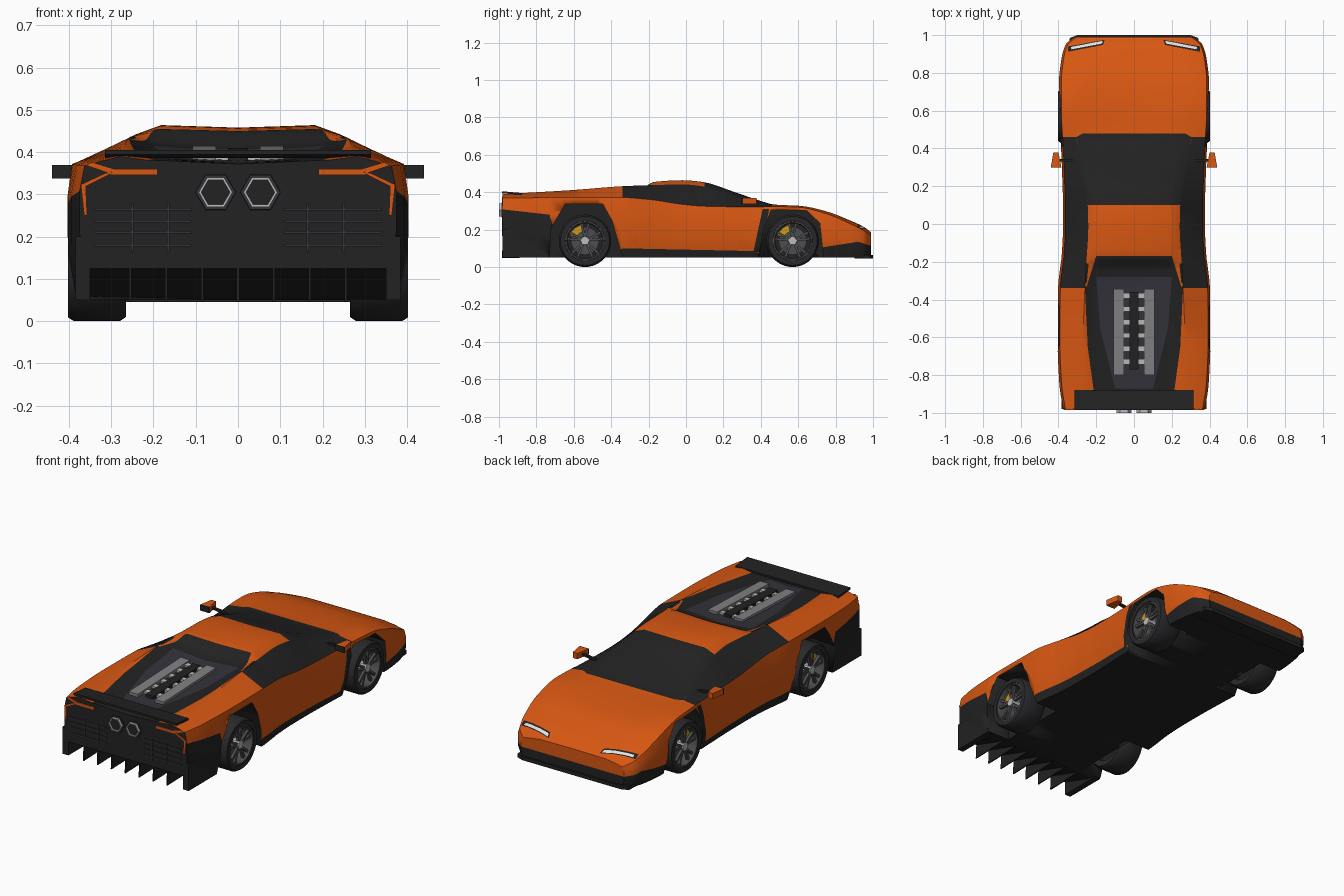
import bpy, bmesh, math
from mathutils import Vector

if "Cube" in bpy.data.objects:
    bpy.data.objects.remove(bpy.data.objects["Cube"])

def material(name, rgb):
    m = bpy.data.materials.new(name)
    m.diffuse_color = (*rgb, 1)
    m.use_nodes = True
    m.node_tree.nodes["Principled BSDF"].inputs["Base Color"].default_value = m.diffuse_color
    return m

ORANGE = material("orange_paint", (.68, .095, .006))
DARK = material("dark_trim", (.016, .016, .016))
SLATE = material("slate_grille", (.032, .032, .042))
LIGHT = material("light_metal", (.5, .5, .5))
GREY = material("engine_grey", (.22, .22, .22))
RIM = material("rim_grey", (.075, .075, .08))
TYRE = material("tyre_rubber", (.022, .022, .025))
GOLD = material("gold_caliper", (.6, .33, .01))
LAMP = material("lamp_white", (.75, .75, .75))

def finish(name, bm, mats, angle=30):
    bmesh.ops.recalc_face_normals(bm, faces=bm.faces)
    me = bpy.data.meshes.new(name)
    bm.to_mesh(me)
    bm.free()
    for m in mats:
        me.materials.append(m)
    me.shade_smooth()
    me.set_sharp_from_angle(angle=math.radians(angle))
    ob = bpy.data.objects.new(name, me)
    bpy.context.collection.objects.link(ob)
    return ob

def prism(name, axis, poly, a, b, *mats):
    """Extrude a polygon along an axis; poly is in the other two axes."""
    bm = bmesh.new()
    def at(p, t):
        c = list(p)
        c.insert(axis, t)
        return bm.verts.new(c)
    lo, hi = [at(p, a) for p in poly], [at(p, b) for p in poly]
    bm.faces.new(lo)
    bm.faces.new(hi)
    for i in range(len(poly)):
        j = (i + 1) % len(poly)
        bm.faces.new((lo[i], lo[j], hi[j], hi[i]))
    return finish(name, bm, mats, 20)

def rect(u0, u1, v0, v1):
    return [(u0, v0), (u1, v0), (u1, v1), (u0, v1)]

def lathe(name, axis, centre, profile, n, mat):
    """Revolve a closed (radius, position) profile around an axis."""
    bm = bmesh.new()
    rings = []
    for k in range(n):
        t = 2 * math.pi * k / n
        ring = []
        for r, h in profile:
            c = [centre[0] + r * math.cos(t), centre[1] + r * math.sin(t)]
            c.insert(axis, h)
            ring.append(bm.verts.new(c))
        rings.append(ring)
    for k in range(n):
        p, q = rings[k], rings[(k + 1) % n]
        for i in range(len(profile)):
            j = (i + 1) % len(profile)
            bm.faces.new((p[i], p[j], q[j], q[i]))
    bmesh.ops.remove_doubles(bm, verts=bm.verts, dist=1e-5)
    return finish(name, bm, [mat], 35)

# ---- body: lofted cross-sections
# y, half width, shoulder z, rail x, rail z, inner top z, centre top z
ROWS = [(-.98, .375, .368, .28, .390, .382, .372), (-.85, .395, .37, .275, .397, .388, .376),
        (-.60, .405, .372, .27, .412, .398, .385), (-.34, .402, .372, .26, .432, .41, .395),
        (-.24, .392, .365, .255, .436, .42, .405), (-.17, .383, .358, .25, .438, .455, .45),
        (-.02, .376, .335, .242, .442, .464, .458), (.10, .376, .325, .245, .43, .453, .451),
        (.25, .38, .322, .26, .385, .402, .404), (.40, .386, .322, .295, .341, .352, .353),
        (.46, .39, .323, .305, .333, .336, .336), (.60, .397, .32, .31, .328, .322, .318),
        (.75, .397, .285, .31, .298, .297, .295), (.87, .385, .235, .30, .248, .252, .252),
        (.95, .362, .195, .29, .207, .214, .215), (.99, .315, .165, .26, .175, .183, .185)]

def tangent(i, c):
    if i in (0, len(ROWS) - 1):
        i = min(max(i, 1), len(ROWS) - 1)
        return (ROWS[i][c] - ROWS[i-1][c]) / (ROWS[i][0] - ROWS[i-1][0])
    a = (ROWS[i][c] - ROWS[i-1][c]) / (ROWS[i][0] - ROWS[i-1][0])
    b = (ROWS[i+1][c] - ROWS[i][c]) / (ROWS[i+1][0] - ROWS[i][0])
    return 0 if a * b <= 0 else 2 * a * b / (a + b)

def section(i, t):
    h = ROWS[i+1][0] - ROWS[i][0]
    v = [(2*t**3 - 3*t*t + 1) * ROWS[i][c] + (t**3 - 2*t*t + t) * h * tangent(i, c)
         + (3*t*t - 2*t**3) * ROWS[i+1][c] + (t**3 - t*t) * h * tangent(i + 1, c) for c in range(1, 7)]
    y = ROWS[i][0] + t * h
    w, zs, xr, zr, zi, zc = v
    zb = .05 + max(0, -.75 - y) / .23 * .075
    half = [(w - .02, zb), (w, zb + .35 * (zs - zb)), (w, zb + .75 * (zs - zb)), (w - .012, zs),
            (xr, zr), (xr - .06, zi)]
    pts = [(0, zb)] + half + [(0, zc)] + [(-x, z) for x, z in reversed(half)]
    return [(x, y, z) for x, z in pts]

bm = bmesh.new()
steps = [(i, k / 4) for i in range(len(ROWS) - 1) for k in range(4)] + [(len(ROWS) - 2, 1)]
rings = [[bm.verts.new(p) for p in section(*s)] for s in steps]
for p, q in zip(rings, rings[1:]):
    for i in range(14):
        j = (i + 1) % 14
        f = bm.faces.new((p[i], p[j], q[j], q[i]))
        # side windows sit between shoulder and roof rail
        f.material_index = int(i in (4, 9) and -.34 < f.calc_center_median().y < .46 or i in (0, 13))
bm.faces.new(rings[0]).material_index = 1
bm.faces.new(rings[-1])
bmesh.ops.recalc_face_normals(bm, faces=bm.faces)

def paint(axis, poly, mat, cond):
    """Cut a convex outline into the body along an axis and colour the inside."""
    u, v = [k for k in range(3) if k != axis]
    lo = [min(p[k] for p in poly) for k in (0, 1)]
    hi = [max(p[k] for p in poly) for k in (0, 1)]
    mid = [sum(p[k] for p in poly) / len(poly) for k in (0, 1)]
    planes = []
    for a, b in zip(poly, poly[1:] + poly[:1]):
        n = (b[1] - a[1], a[0] - b[0])
        if n[0] * (mid[0] - a[0]) + n[1] * (mid[1] - a[1]) < 0:
            n = (-n[0], -n[1])
        co, no = Vector(), Vector()
        co[u], co[v], no[u], no[v] = a[0], a[1], n[0], n[1]
        planes.append((co, no))
    def near(f):
        return cond(f.normal, f.calc_center_median()) and all(
            min(w.co[k] for w in f.verts) <= hi[d] and max(w.co[k] for w in f.verts) >= lo[d]
            for d, k in ((0, u), (1, v)))
    for co, no in planes:
        bm.normal_update()
        faces = [f for f in bm.faces if near(f)]
        geom = faces + list({e for f in faces for e in f.edges}) + list({w for f in faces for w in f.verts})
        bmesh.ops.bisect_plane(bm, geom=geom, dist=1e-5, plane_co=co, plane_no=no)
    bm.normal_update()
    for f in bm.faces:
        c = f.calc_center_median()
        if cond(f.normal, c) and all((c - co).dot(no) > 0 for co, no in planes):
            f.material_index = mat

def up(n, c):
    return n.z > .25

def side(n, c):
    return abs(n.x) > .5

# windscreen, rear window, engine deck and engine glass
paint(2, [(.25, .10), (.305, .46), (.27, .48), (-.27, .48), (-.305, .46), (-.25, .10)], 1, up)
paint(2, [(.2, -.17), (.25, -.33), (-.25, -.33), (-.2, -.17)], 1, up)
paint(2, [(.26, -.33), (.245, -.65), (.2, -.98), (-.2, -.98), (-.245, -.65), (-.26, -.33)], 1, up)
paint(2, [(.2, -.28), (.18, -.55), (.1, -.87), (-.1, -.87), (-.18, -.55), (-.2, -.28)], 2, up)
# shoulder intakes and headlights
for s in (1, -1):
    paint(2, [(s*.24, -.21), (s*.37, -.2), (s*.37, -.34), (s*.25, -.31)], 1, up)
    paint(2, [(s*.155, .975), (s*.165, .948), (s*.35, .912), (s*.35, .94)], 1, up)
    paint(2, [(s*.165, .97), (s*.17, .955), (s*.33, .925), (s*.335, .937)], 3, up)
# rear quarter, sill, door vent and front bumper
paint(0, [(-1, .04), (-1, .31), (-.73, .28), (-.70, .18), (-.66, .04)], 1, side)
paint(0, [(-.42, .04), (-.34, .10), (.37, .085), (.45, .04)], 1, side)
paint(0, [(.36, .08), (.41, .31), (.445, .31), (.40, .08)], 1, side)
paint(0, [(.73, .04), (.73, .105), (.92, .135), (1, .11), (1, .04)], 1, lambda n, c: c.y > .6)
body = finish("car_body", bm, [ORANGE, DARK, SLATE, LAMP], 32)

# ---- wheel arches
REAR_ARCH = [(-.735, -.05), (-.72, .21), (-.645, .338), (-.445, .338), (-.395, .245), (-.31, -.05)]
FRONT_ARCH = [(.37, -.05), (.415, .2), (.455, .305), (.645, .302), (.715, .235), (.745, -.05)]
for arch in (REAR_ARCH, FRONT_ARCH):
    for s in (1, -1):
        cutter = prism("arch_cutter", 0, arch, s*.25, s*.5, ORANGE, DARK, SLATE, LAMP)
        cutter.hide_render = True
        for p in cutter.data.polygons:
            p.material_index = 1
        mod = body.modifiers.new("arch", 'BOOLEAN')
        mod.operation, mod.solver, mod.object = 'DIFFERENCE', 'EXACT', cutter
        bpy.context.view_layer.objects.active = body
        bpy.ops.object.modifier_apply(modifier=mod.name)
        bpy.data.objects.remove(cutter)

# ---- wheels
for y, end in ((-.54, "rear"), (.57, "front")):
    for s in (1, -1):
        c = (y, .14)
        lathe(end + "_tyre", 0, c, [(r, s*h) for r, h in ((.1, .27), (.13, .265), (.14, .28), (.14, .388),
              (.131, .402), (.106, .402), (.1, .38))], 40, TYRE)
        lathe(end + "_rim", 0, c, [(r, s*h) for r, h in ((.107, .398), (.098, .4), (.093, .385),
              (.093, .32), (.107, .32))], 40, RIM)
        lathe(end + "_wheel_back", 0, c, [(0, s*.31), (.1, s*.31), (.1, s*.33), (0, s*.33)], 32, DARK)
        lathe(end + "_brake_disc", 0, c, [(0, s*.335), (.075, s*.335), (.075, s*.35), (0, s*.35)], 32, RIM)
        lathe(end + "_hub", 0, c, [(0, s*.35), (.027, s*.35), (.024, s*.396), (0, s*.396)], 6, LIGHT)
        arc = [math.radians(a) for a in (105, 125, 145, 160)]
        pad = [(.05, a) for a in arc] + [(.088, a) for a in reversed(arc)]
        prism(end + "_caliper", 0, [(y + r*math.cos(a), .14 + r*math.sin(a)) for r, a in pad], s*.345, s*.372, GOLD)
        for k in range(10):
            a = 2*math.pi*(k//2)/5 + math.pi/2 + (.2 if k % 2 else -.2)
            a0 = a - (.12 if k % 2 else -.12)
            poly = [(.02, a0 - .3), (.097, a - .07), (.097, a + .07), (.02, a0 + .3)]
            prism(end + "_spoke", 0, [(y + r*math.cos(t), .14 + r*math.sin(t)) for r, t in poly],
                  s*.375, s*.39, RIM)

# ---- engine under the rear deck
def deck(y):
    return .395 + (y + .34) * .036

def slab(y0, y1, h):
    return [(y0, deck(y0) - .01), (y1, deck(y1) - .01), (y1, deck(y1) + h), (y0, deck(y0) + h)]

prism("engine_spine", 0, slab(-.77, -.36, .016), -.024, .024, DARK)
for s in (1, -1):
    prism("engine_bank", 0, slab(-.8, -.345, .02), s*.052, s*.108, GREY)
    for k in range(6):
        y = -.38 - .07 * k
        prism("engine_bolt", 0, slab(y - .014, y + .014, .013), s*.024, s*.052, LIGHT)

# ---- rear: wing, diffuser fins, exhausts, grilles, lamps
prism("rear_wing", 0, [(-.985, .394), (-.88, .386), (-.88, .396), (-.985, .405)], -.315, .315, DARK)
for k in range(-3, 4):
    prism("diffuser_fin", 0, [(-.985, .047), (-.98, .127), (-.76, .053)], k*.085 - .003, k*.085 + .003, DARK)
for s in (1, -1):
    prism("rear_corner_skirt", 0, [(-.98, .05), (-.735, .05), (-.73, .2), (-.98, .2)], s*.35, s*.385, DARK)
    c = (s*.053, .305)
    lathe("exhaust_surround", 1, c, [(0, -.97), (.05, -.97), (.047, -.986), (0, -.986)], 6, SLATE)
    lathe("exhaust_ring", 1, c, [(.04, -.98), (.04, -1), (.034, -1), (.034, -.98)], 6, LIGHT)
    lathe("exhaust_bore", 1, c, [(0, -.98), (.034, -.98), (.034, -.99), (0, -.99)], 6, DARK)
    for z in (.18, .21, .237, .265):
        prism("grille_bar", 1, rect(s*.11, s*.34, z - .003, z + .003), -.984, -.97, SLATE)
    for x in (.165, .25):
        prism("grille_post", 1, rect(s*x - s*.003, s*x + s*.003, .165, .277), -.984, -.97, SLATE)
    for poly in ([(.19, .346), (.19, .36), (.29, .36), (.305, .346)],
                 [(.285, .358), (.345, .376), (.36, .369), (.305, .35)],
                 [(.295, .352), (.315, .35), (.372, .323), (.36, .319)],
                 [(.36, .32), (.372, .324), (.364, .25), (.357, .25)]):
        prism("tail_lamp", 1, [(s*x, z) for x, z in poly], -.985, -.976, ORANGE)

# ---- front splitter and mirrors
prism("front_splitter", 2, [(-.345, .9), (.345, .9), (.34, .985), (.3, 1), (-.3, 1), (-.34, .985)], .045, .065, DARK)
for s in (1, -1):
    prism("mirror_stalk", 1, [(s*.31, .335), (s*.40, .348), (s*.40, .358), (s*.31, .348)], .33, .345, DARK)
    prism("mirror_head", 2, [(s*.385, .303), (s*.44, .303), (s*.427, .378), (s*.4, .378)], .338, .37, ORANGE)
    prism("mirror_glass", 1, rect(s*.385, s*.44, .338, .37), .298, .304, DARK)
